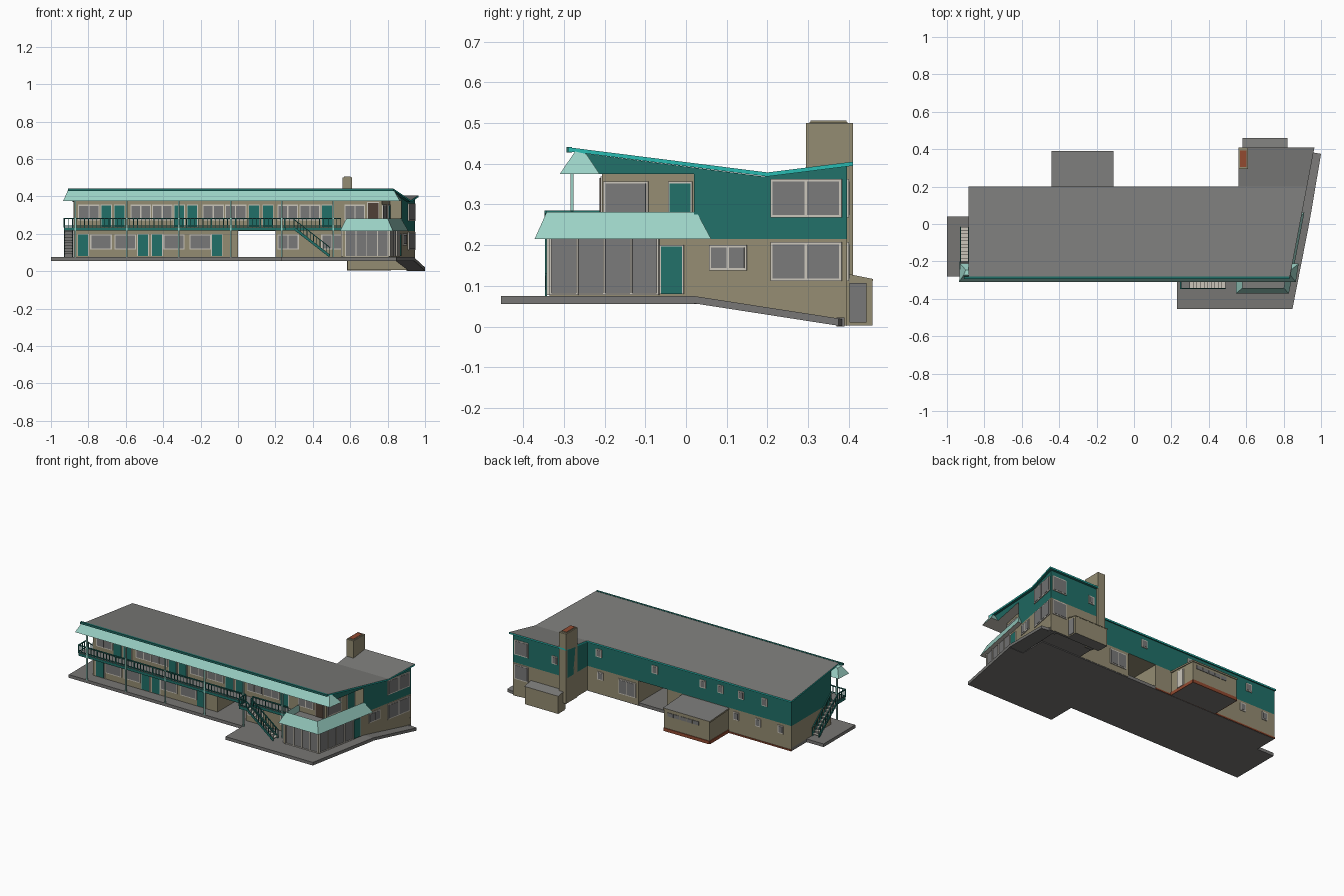
import bpy
from mathutils import Vector

if "Cube" in bpy.data.objects:
    bpy.data.objects.remove(bpy.data.objects["Cube"])

# ---- palette (sRGB -> linear) ----
PALETTE = {
    "tan_wall": (148, 140, 114), "dark_teal": (33, 112, 104), "pale_teal": (154, 208, 196),
    "bright_teal": (40, 186, 176), "roof_grey": (124, 124, 122), "glass_grey": (121, 121, 121),
    "frame_cream": (202, 197, 186), "brick_red": (146, 74, 48), "pavement": (119, 118, 116),
    "brown": (78, 64, 54)}
MATS = []
for n, c in PALETTE.items():
    m = bpy.data.materials.new(n)
    lin = [((v / 255 + 0.055) / 1.055) ** 2.4 for v in c]
    m.diffuse_color = (*lin, 1)
    m.use_nodes = True
    m.node_tree.nodes["Principled BSDF"].inputs["Base Color"].default_value = m.diffuse_color
    MATS.append(m)
TAN, TEAL, PALE, BRIGHT, ROOF, GLASS, CREAM, BRICK, PAVE, BROWN = range(10)

PARTS = {}


def add(name, verts, faces, mat):
    """Append faces to a named part; mat is an index or rule(normal, centre)."""
    V, F, M = PARTS.setdefault(name, ([], [], []))
    o = len(V)
    V += [tuple(v) for v in verts]
    for f in faces:
        p = [Vector(verts[i]) for i in f]
        nrm = sum((p[i].cross(p[(i + 1) % len(p)]) for i in range(len(p))), Vector()).normalized()
        F.append([i + o for i in f])
        M.append(mat(nrm, sum(p, Vector()) / len(p)) if callable(mat) else mat)


def prism(name, plan, zb, zt, mat, top=True):
    """Counter-clockwise plan raised between two heights (numbers or functions of y)."""
    b = zb if callable(zb) else lambda y: zb
    t = zt if callable(zt) else lambda y: zt
    n = len(plan)
    v = [(x, y, b(y)) for x, y in plan] + [(x, y, t(y)) for x, y in plan]
    f = [[i, (i + 1) % n, (i + 1) % n + n, i + n] for i in range(n)] + [list(range(n))[::-1]]
    if top:
        f.append(list(range(n, 2 * n)))
    add(name, v, f, mat)


def box(name, x0, x1, y0, y1, z0, z1, mat):
    prism(name, [(x0, y0), (x1, y0), (x1, y1), (x0, y1)], z0, z1, mat)


def plate(name, p0, p1, z0, z1, t, mat):
    """Thin plate on a wall running p0 -> p1, facing to the right of that direction."""
    a, b = Vector(p0), Vector(p1)
    d = (b - a).normalized()
    n = Vector((d.y, -d.x)) * t
    prism(name, [a + n, b + n, b, a], z0, z1, mat)


def window(name, p0, p1, z0, z1, panes=1, e=0.006):
    a, b = Vector(p0), Vector(p1)
    d = (b - a).normalized()
    w = (b - a).length
    plate(name, a, b, z0, z1, 0.005, CREAM)
    s = (w - e) / panes
    for i in range(panes):
        plate(name, a + d * (e + i * s), a + d * ((i + 1) * s), z0 + e, z1 - e, 0.0065, GLASS)


def door(name, p0, p1, z0, z1, mat=TEAL):
    a, b = Vector(p0), Vector(p1)
    d = (b - a).normalized() * 0.004
    plate(name, a - d, b + d, z0, z1 + 0.004, 0.004, CREAM)
    plate(name, a, b, z0, z1, 0.006, mat)


def glazing(name, p0, p1, z0, z1, panes, w=0.005):
    """Continuous glass with raised mullions."""
    a, b = Vector(p0), Vector(p1)
    d = (b - a).normalized() * w / 2
    plate(name, a, b, z0, z1, 0.002, GLASS)
    for i in range(panes + 1):
        c = a.lerp(b, i / panes)
        plate(name, c - d, c + d, z0, z1, 0.008, CREAM)
    plate(name, a, b, z0, z0 + 0.004, 0.006, CREAM)


def beam(name, p, q, w, h, mat):
    p, q = Vector(p), Vector(q)
    d = q - p
    s = Vector((-d.y, d.x, 0)).normalized() * w / 2
    u = Vector((0, 0, h / 2))
    v = [e + k * s + j * u for e in (p, q) for k, j in ((-1, -1), (1, -1), (1, 1), (-1, 1))]
    add(name, v, [[0, 1, 2, 3], [7, 6, 5, 4], [0, 4, 5, 1], [1, 5, 6, 2], [2, 6, 7, 3], [3, 7, 4, 0]], mat)


def railing(name, p, q, h=0.048, gap=0.022):
    p, q = Vector(p), Vector(q)
    up = Vector((0, 0, h))
    beam(name, p + up, q + up, 0.006, 0.006, TEAL)
    beam(name, p + up * 0.15, q + up * 0.15, 0.004, 0.005, TEAL)
    n = max(1, round((q - p).length / gap))
    for i in range(n + 1):
        c = p.lerp(q, i / n)
        r = 0.003 if i % 6 == 0 else 0.0016
        box(name, c.x - r, c.x + r, c.y - r, c.y + r, c.z, c.z + h, TEAL)


def stairs(name, p, q, width, risers=False, steps=10):
    """Flight from top p to bottom q, with stringers and railings."""
    p, q = Vector(p), Vector(q)
    d = (q - p) / steps
    s = Vector((-d.y, d.x, 0)).normalized() * width / 2
    for i in range(steps):
        a = p + d * (i + 0.5)
        beam(name + "_treads", a - s, a + s, abs(d.x) + abs(d.y), 0.004, CREAM)
        if risers:
            r = p + d * i + Vector((0, 0, d.z / 2))
            beam(name + "_risers", r - s, r + s, 0.002, abs(d.z) * 1.6, PAVE)
    for k in (-1, 1):
        beam(name + "_stringers", p + k * s, q + k * s, 0.005, 0.016, TEAL)
        railing(name + "_railing", p + k * s, q + k * s)


W = lambda y: 0.87 + 0.19 * y          # slanted end wall
R = lambda y: 0.887 + 0.19 * y         # slanted roof edge
at = lambda y: (W(y), y)
roof_z = lambda y: 0.378 + ((0.195 - y) * 0.129 if y < 0.195 else (y - 0.195) * 0.126)
under = lambda y: roof_z(y) - 0.01
ramp = lambda y: 0.075 - max(0, y - 0.02) * 0.155
Y, B = -0.206, 0.192                   # front and back walls

# ---- pavement and sloping side walk ----
prism("pavement", [(-1, -0.28), (0.23, -0.28), (0.23, -0.455), (0.847, -0.455), (0.94, 0.02),
                   (0.84, 0.02), (0.84, B - 0.002), (-0.88, B - 0.002), (-0.88, 0.04), (-1, 0.04)], 0.055, 0.075, PAVE)
prism("side_ramp", [(0.84, 0.02), (0.94, 0.02), (1.0, 0.375), (0.915, 0.39)],
      lambda y: ramp(y) - 0.018, ramp, PAVE)

# ---- ground floor ----
lower = lambda n, c: PAVE if n.z < -0.5 else TAN
box("ground_floor_left", -0.88, 0, Y, B, 0.06, 0.215, lower)
prism("ground_floor_right", [(0.2, Y), (0.56, Y), (0.56, -0.335), at(-0.335), at(0.02), at(0.395),
                             (0.56, 0.395), (0.56, B), (0.2, B)], 0.06, 0.215, lower)
skirt = lambda y: ramp(y) - 0.015
prism("foundation_side", [(W(0.02) - 0.02, 0.02), at(0.02), at(0.395), (W(0.395) - 0.02, 0.395)], skirt, 0.065, lower)
box("foundation_back", 0.585, W(0.39), 0.38, 0.395, 0.005, 0.065, lower)
plate("brick_base", (0, B), (-0.88, B), 0.055, 0.064, 0.004, BRICK)

# ---- upper floor: teal, tan where it faces the balcony and terrace ----
def upper(n, c):
    return TAN if n.y < -0.5 or n.z < -0.5 or (n.x > 0.5 and c.y < 0) else TEAL
prism("upper_floor", [(-0.88, Y), (0.769, Y), (0.812, 0.02), at(0.02), at(B), at(0.395),
                      (0.56, 0.395), (0.56, B), (-0.88, B)], 0.215, under, upper, top=False)
prism("terrace_gable", [(0.5, -0.25), at(-0.25), at(0.022), (0.5, 0.022)], 0.375, under,
      lambda n, c: CREAM if n.z < -0.5 else TEAL)

# ---- roof ----
cover = lambda n, c: ROOF if n.z > 0.5 else TEAL if n.y < -0.5 or n.z < -0.5 else BRIGHT
prism("main_roof", [(-0.885, -0.287), (R(-0.287), -0.287), (R(0.2), 0.2), (-0.885, 0.2)], under, roof_z, cover)
prism("wing_roof", [(0.56, 0.2), (R(0.2), 0.2), (R(0.41), 0.41), (0.56, 0.41)], under, roof_z, cover)
box("roof_front_trim", -0.91, R(-0.287), -0.293, -0.28, 0.428, 0.441, TEAL)
# sloped eave over the balcony
prof = [(-0.31, 0.375), (-0.272, 0.431), (-0.245, 0.424), (-0.212, 0.375)]
v = [(x, y, z) for (y, z), x in zip(prof, (-0.935, -0.91, -0.9, -0.93))]
v += [(x, y, z) for (y, z), x in zip(prof, (0.865, 0.835, 0.84, 0.88))]
add("front_eave", v, [[3, 2, 1, 0], [4, 5, 6, 7]] + [[i, i + 4, (i + 1) % 4 + 4, (i + 1) % 4] for i in range(4)],
    lambda n, c: CREAM if n.z < -0.9 else PALE)

# ---- balcony, posts, stairs ----
deck = lambda n, c: ROOF if n.z > 0.5 else TEAL
box("balcony_floor", -0.93, 0.56, -0.283, Y, 0.216, 0.234, deck)
box("stair_landing", 0.25, 0.3, -0.345, -0.283, 0.216, 0.234, deck)
for a, b in (((-0.93, -0.28), (0.25, -0.28)), ((0.25, -0.28), (0.25, -0.345)), ((0.25, -0.345), (0.3, -0.345)),
             ((0.3, -0.28), (0.55, -0.28)), ((-0.93, -0.28), (-0.93, -0.2))):
    railing("balcony_railing", (*a, 0.234), (*b, 0.234))
for x in (-0.87, -0.595, -0.318, -0.04, 0.235, 0.51):
    box("balcony_posts", x - 0.004, x + 0.004, -0.284, -0.276, 0.075, 0.376, PALE)
stairs("front_stair", (0.3, -0.32, 0.228), (0.49, -0.32, 0.08), 0.048)
stairs("end_stair", (-0.906, -0.2, 0.228), (-0.906, -0.015, 0.08), 0.044, True)

# ---- front windows and doors ----
for x0, x1, k in ((-0.855, -0.74, 2), (-0.575, -0.465, 2), (-0.46, -0.35, 2), (-0.19, -0.075, 2), (-0.07, 0.045, 2),
                  (0.21, 0.322, 2), (0.328, 0.44, 2), (0.57, 0.68, 2)):
    window("upper_front_windows", (x0, Y), (x1, Y), 0.27, 0.355, k)
for x in (-0.73, -0.66, -0.34, -0.27, 0.06, 0.135, 0.45):
    door("upper_front_doors", (x, Y), (x + 0.052, Y), 0.236, 0.352)
door("terrace_front_door", (0.695, Y), (0.75, Y), 0.236, 0.365, BROWN)
for x in (-0.79, -0.66, -0.4, -0.26, 0.21, 0.445):
    window("lower_front_windows", (x, Y), (x + 0.115, Y), 0.115, 0.197, 1 if x < 0 else 2)
for x in (-0.855, -0.535, -0.46, -0.14):
    door("lower_front_doors", (x, Y), (x + 0.054, Y), 0.08, 0.195)

# ---- lobby glazing and sloped canopy ----
glazing("lobby_front_glass", (0.575, -0.335), (0.802, -0.335), 0.078, 0.215, 4)
glazing("lobby_side_glass", at(-0.332), at(-0.068), 0.078, 0.215, 4)
glazing("lobby_left_glass", (0.56, -0.212), (0.56, -0.332), 0.078, 0.215, 2)
eave = [(0.545, -0.2), (0.545, -0.372), (0.828, -0.372), (0.911, 0.062), (0.8, 0.062)]
rim = [(0.58, -0.2), (0.58, -0.342), (0.8, -0.342), (0.872, 0.026), (0.8, 0.026)]
v = [(x, y, z) for pts, z in ((eave, 0.215), (rim, 0.282), (rim, 0.235)) for x, y in pts]
add("lobby_canopy", v, [[i, i + 1, i + 6, i + 5] for i in range(4)]
    + [[i + 5, i + 6, i + 11, i + 10] for i in range(4)] + [[4, 3, 2, 1, 0]],
    lambda n, c: CREAM if n.z < -0.9 else PALE)
add("terrace_floor", v, [[10, 11, 12, 13, 14]], ROOF)

# ---- slanted end wall and terrace openings ----
T = lambda y: (0.77 + 0.191 * (y + 0.2), y)
window("terrace_window", T(-0.203), T(-0.092), 0.25, 0.357)
door("terrace_side_door", T(-0.04), T(0.012), 0.236, 0.352)
door("lobby_side_door", at(-0.06), at(-0.009), 0.08, 0.197)
window("end_small_window", at(0.057), at(0.15), 0.138, 0.2, 2)
for z0, z1 in ((0.268, 0.362), (0.112, 0.208)):
    window("end_large_windows", at(0.208), at(0.383), z0, z1, 2)
    window("wing_back_windows", (0.935, 0.395), (0.835, 0.395), z0, z1, 1)

# ---- back windows ----
for x in (0.48, 0.085, -0.255, -0.38, -0.525, -0.69):
    window("upper_back_windows", (x + 0.02, B), (x - 0.02, B), 0.293, 0.343)
for x in (0.47, -0.49, -0.645, -0.805):
    window("lower_back_windows", (x + 0.02, B), (x - 0.02, B), 0.15, 0.2)
window("rear_large_window", (0.34, B), (0.22, B), 0.1, 0.195, 2)
window("wing_small_window", (0.67, 0.395), (0.63, 0.395), 0.28, 0.33)

# ---- rear annex ----
slope = lambda y: 0.213 - (y - 0.2) * 0.06
box("annex_walls", -0.435, -0.115, B, 0.385, 0.055, 0.2, lower)
prism("annex_roof", [(-0.44, B), (-0.11, B), (-0.11, 0.39), (-0.44, 0.39)], lambda y: slope(y) - 0.01, slope,
      lambda n, c: ROOF if n.z > 0.5 else TAN)
for a, b in (((-0.115, B), (-0.115, 0.385)), ((-0.115, 0.385), (-0.435, 0.385)), ((-0.435, 0.385), (-0.435, B))):
    plate("annex_brick_base", a, b, 0.055, 0.075, 0.004, BRICK)
for i in range(5):
    x = -0.14 - i * 0.045
    plate("annex_vents", (x, 0.385), (x - 0.04, 0.385), 0.155, 0.178, 0.003, GLASS)
door("annex_door", (-0.115, 0.25), (-0.115, 0.3), 0.076, 0.18, CREAM)

# ---- chimney and rear shed ----
box("chimney", 0.56, 0.61, 0.295, 0.41, 0.055, 0.5, lower)
box("chimney_cap", 0.566, 0.606, 0.303, 0.397, 0.5, 0.503, TAN)
box("chimney_flue", 0.568, 0.602, 0.306, 0.394, 0.503, 0.506, lambda n, c: BRICK if n.z > 0.5 else TAN)
shed = lambda y: 0.13 - (y - 0.395) * 0.2
prism("rear_shed", [(0.583, 0.393), (0.817, 0.393), (0.817, 0.458), (0.583, 0.458)], 0.003, lambda y: shed(y) - 0.005, lower)
prism("rear_shed_roof", [(0.58, 0.393), (0.82, 0.393), (0.82, 0.46), (0.58, 0.46)], lambda y: shed(y) - 0.005, shed,
      lambda n, c: ROOF if n.z > 0.5 else TAN)
plate("rear_shed_door", (0.817, 0.402), (0.817, 0.444), 0.01, 0.107, 0.004, GLASS)
box("ramp_foot", 0.9, 0.95, 0.37, 0.39, 0, 0.022, PAVE)

# ---- make the objects ----
for name, (V, F, M) in PARTS.items():
    me = bpy.data.meshes.new(name)
    me.from_pydata(V, [], F)
    used = sorted(set(M))
    for k in used:
        me.materials.append(MATS[k])
    for poly, k in zip(me.polygons, M):
        poly.material_index = used.index(k)
    bpy.context.collection.objects.link(bpy.data.objects.new(name, me))
